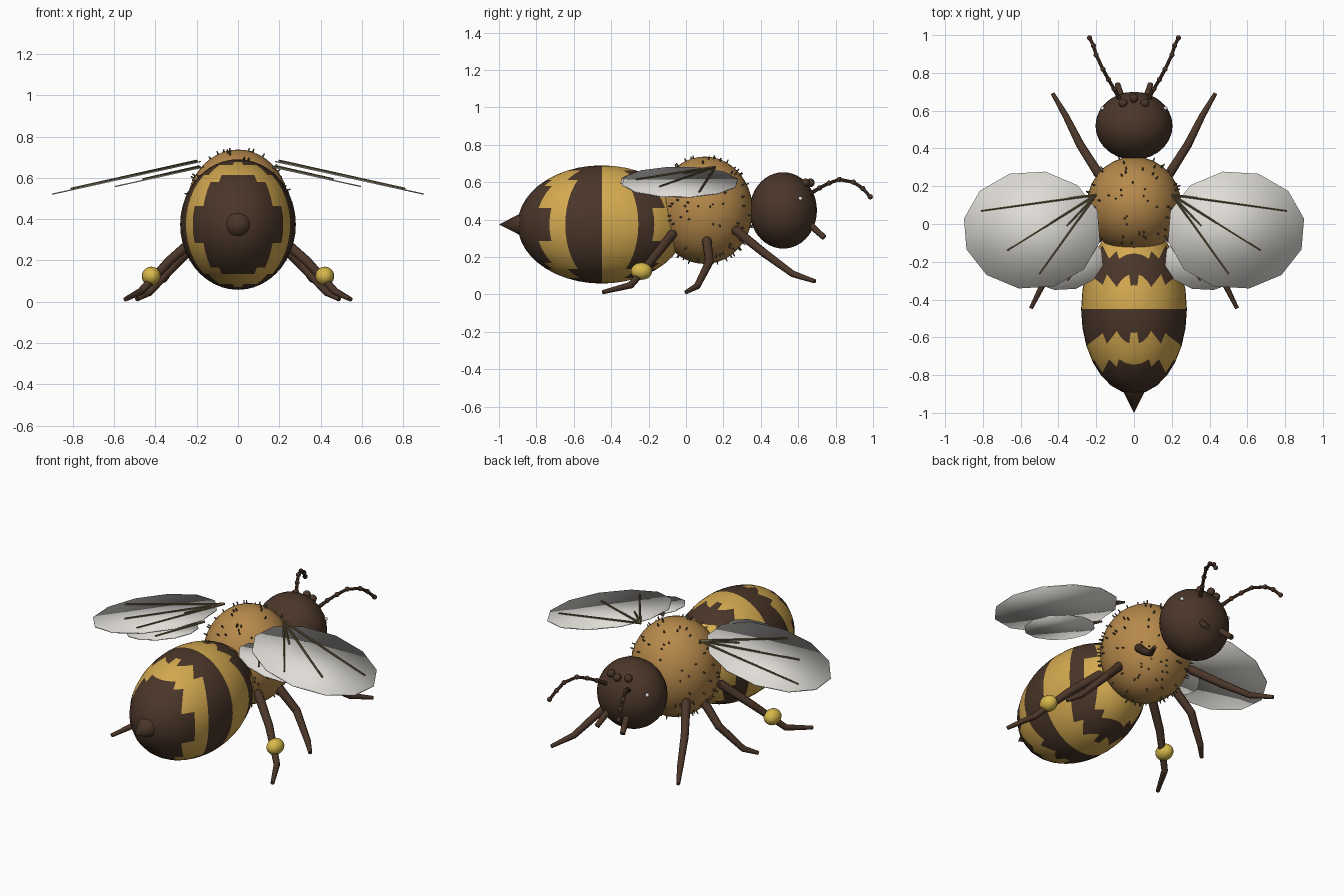
import bpy, bmesh, math, random
from mathutils import Vector, Matrix

cube = bpy.data.objects.get("Cube")
if cube:
    bpy.data.objects.remove(cube, do_unlink=True)


def material(name, rgb):
    m = bpy.data.materials.new(name)
    m.use_nodes = True
    m.diffuse_color = (*rgb, 1)
    m.node_tree.nodes["Principled BSDF"].inputs["Base Color"].default_value = (*rgb, 1)
    return m


brown = material("dark brown", (0.07, 0.037, 0.022))
yellow = material("stripe yellow", (0.66, 0.40, 0.08))
amber = material("thorax amber", (0.47, 0.25, 0.07))
pollen = material("pollen yellow", (0.68, 0.48, 0.07))
wing_grey = material("wing grey", (0.74, 0.72, 0.68))
vein_olive = material("vein olive", (0.14, 0.11, 0.05))
fuzz_brown = material("fuzz brown", (0.13, 0.10, 0.06))
white = material("eye white", (0.85, 0.85, 0.85))


def finish(name, bm, *mats, sharp=40):
    """Turn a bmesh into a smooth-shaded object, keeping edges above the sharp angle."""
    bmesh.ops.recalc_face_normals(bm, faces=bm.faces)
    me = bpy.data.meshes.new(name)
    bm.to_mesh(me)
    bm.free()
    for m in mats:
        me.materials.append(m)
    me.polygons.foreach_set("use_smooth", [True] * len(me.polygons))
    if sharp:
        me.set_sharp_from_angle(angle=math.radians(sharp))
    ob = bpy.data.objects.new(name, me)
    bpy.context.collection.objects.link(ob)
    return ob


def add_ball(bm, centre, radii, segs=14, rings=10):
    mat = Matrix.Translation(centre) @ Matrix.Diagonal((*radii, 1))
    bmesh.ops.create_uvsphere(bm, u_segments=segs, v_segments=rings, radius=1, matrix=mat)


def add_rod(bm, a, b, r1, r2, segs=10):
    a, b = Vector(a), Vector(b)
    d = b - a
    mat = Matrix.Translation((a + b) / 2) @ d.to_track_quat("Z", "Y").to_matrix().to_4x4()
    bmesh.ops.create_cone(bm, cap_ends=True, segments=segs, radius1=r1, radius2=r2,
                          depth=d.length, matrix=mat)


def ball(name, centre, radii, mat, segs=28, rings=22):
    bm = bmesh.new()
    add_ball(bm, centre, radii, segs, rings)
    return finish(name, bm, mat)


# Body
THORAX, THORAX_R = Vector((0, 0.1, 0.45)), Vector((0.25, 0.257, 0.287))
ball("thorax", THORAX, THORAX_R, amber)
ball("head", (0, 0.52, 0.449), (0.204, 0.18, 0.204), brown)

# Striped abdomen: six bands along the body, chosen per face
abdomen = ball("abdomen", (0, -0.45, 0.374), (0.28, 0.45, 0.316), brown)
abdomen.data.materials.append(yellow)
for face in abdomen.data.polygons:
    t = (face.center.y + 0.45) / 0.45
    if t < 0:
        face.material_index = int(-0.659 < t < -0.334)
    else:
        face.material_index = int(t < 0.334 or t > 0.659)

bm = bmesh.new()
add_rod(bm, (0, -0.87, 0.374), (0, -1.0, 0.374), 0.066, 0, 16)
finish("stinger", bm, brown)

# Three small eyes on top of the head
bm = bmesh.new()
for x, y, z in ((0, 0.665, 0.597), (-0.058, 0.64, 0.597), (0.058, 0.64, 0.597)):
    add_ball(bm, (x, y, z), (0.023,) * 3)
finish("top_eyes", bm, brown)

# Short fuzz scattered over the thorax
random.seed(7)
bm = bmesh.new()
for i in range(150):
    z = random.uniform(-0.95, 1)
    a = random.uniform(0, math.tau)
    r = math.sqrt(1 - z * z)
    n = Vector((r * math.cos(a), r * math.sin(a), z))
    p = THORAX + n * THORAX_R
    add_rod(bm, p - n * 0.008, p + n * 0.018, 0.006, 0.003, 5)
finish("thorax_fuzz", bm, fuzz_brown)

# Limb paths on the +x side
LEGS = {
    "front": [(0.19, 0.27, 0.34), (0.285, 0.42, 0.22), (0.36, 0.57, 0.11), (0.43, 0.69, 0.07)],
    "middle": [(0.19, 0.11, 0.30), (0.31, 0.125, 0.175), (0.43, 0.06, 0.045), (0.49, 0.0, 0.012)],
    "hind": [(0.19, -0.075, 0.32), (0.33, -0.17, 0.2), (0.47, -0.295, 0.05), (0.545, -0.445, 0.012)],
}
LEG_RADII = [0.026, 0.023, 0.018, 0.011]
ANTENNA = [(0.07, 0.65, 0.53), (0.105, 0.715, 0.57), (0.135, 0.765, 0.595), (0.165, 0.82, 0.615),
           (0.2, 0.895, 0.6), (0.215, 0.945, 0.567), (0.235, 0.985, 0.522)]


def wing_point(root_z, s, x, y, lift=0):
    return Vector((s * x, y, root_z + lift - 0.22 * (x - 0.2)))


def wing(name, s, root_z, centre, radii, root, vein_tips):
    # Thin twelve-sided blade with fully smooth shading
    bm = bmesh.new()
    loops = []
    for lift in (0.003, -0.003):
        ring = []
        for i in range(12):
            a = math.radians(11 + 30 * i)
            x = centre[0] + radii[0] * math.cos(a)
            y = centre[1] + radii[1] * math.sin(a)
            ring.append(bm.verts.new(wing_point(root_z, s, x, y, lift)))
        bm.faces.new(ring)
        loops.append(ring)
    top, low = loops
    for i in range(12):
        j = (i + 1) % 12
        bm.faces.new((top[i], top[j], low[j], low[i]))
    finish(name, bm, wing_grey, sharp=0)
    # Veins on the upper face
    bm = bmesh.new()
    for tip in vein_tips:
        add_rod(bm, wing_point(root_z, s, *root, 0.006), wing_point(root_z, s, *tip, 0.006),
                0.007, 0.005, 6)
    finish(name + "_veins", bm, vein_olive)


# Mirrored parts
for side, s in (("left", 1), ("right", -1)):
    def flip(p):
        return Vector((s * p[0], p[1], p[2]))

    for leg, path in LEGS.items():
        bm = bmesh.new()
        pts = [flip(p) for p in path]
        for i in range(3):
            add_rod(bm, pts[i], pts[i + 1], LEG_RADII[i], LEG_RADII[i + 1])
            add_ball(bm, pts[i], (LEG_RADII[i],) * 3, 10, 8)
        finish(f"{leg}_leg_{side}", bm, brown)
    ball(f"pollen_basket_{side}", flip((0.42, -0.238, 0.124)), (0.046, 0.057, 0.046), pollen, 16, 12)

    bm = bmesh.new()
    pts = [flip(p) for p in ANTENNA]
    for i, (a, b) in enumerate(zip(pts, pts[1:])):
        add_rod(bm, a, b, 0.013 if i == 0 else 0.009, 0.009, 8)
        add_ball(bm, b, (0.014,) * 3, 10, 8)
    finish(f"antenna_{side}", bm, brown)

    bm = bmesh.new()
    add_rod(bm, flip((0.06, 0.65, 0.385)), flip((0.087, 0.74, 0.303)), 0.02, 0.015)
    finish(f"mandible_{side}", bm, brown)
    ball(f"eye_glint_{side}", flip((0.166, 0.612, 0.513)), (0.011,) * 3, white, 10, 8)

    wing(f"forewing_{side}", s, 0.675, (0.54, -0.032), (0.367, 0.315), (0.2, 0.155),
         ((0.81, 0.07), (0.67, -0.14), (0.5, -0.265), (0.355, -0.01)))
    wing(f"hindwing_{side}", s, 0.645, (0.38, -0.19), (0.22, 0.162), (0.19, -0.05),
         ((0.35, -0.3), (0.46, -0.25)))
